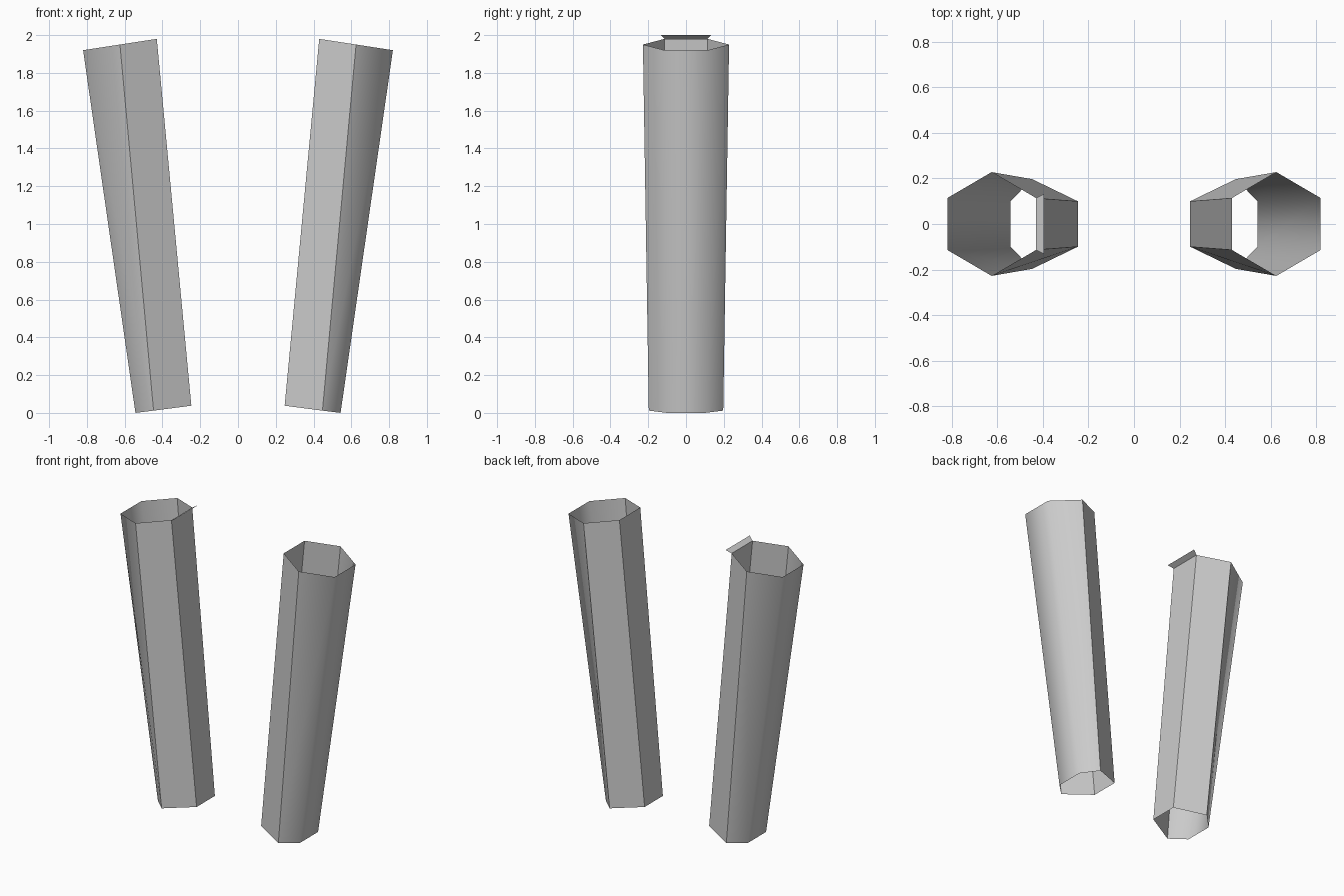
import bpy, bmesh

if "Cube" in bpy.data.objects:
    bpy.data.objects.remove(bpy.data.objects["Cube"])


def ring(bm, outer, mid, inner, sign):
    """Six-sided loop; each argument is (x, z, half width in y)."""
    pts = [(outer, -1), (outer, 1), (mid, 1), (inner, 1), (inner, -1), (mid, -1)]
    return [bm.verts.new((sign * p[0], s * p[2], p[1])) for p, s in pts]


def tube(name, sign, flap=False):
    bm = bmesh.new()
    low = ring(bm, (0.543, 0.0, 0.10), (0.447, 0.012, 0.197), (0.247, 0.038, 0.10), sign)
    top = ring(bm, (0.82, 1.92, 0.114), (0.625, 1.95, 0.228), (0.43, 1.98, 0.114), sign)
    for i in range(6):
        j = (i + 1) % 6
        f = bm.faces.new((low[i], low[j], top[j], top[i]))
        f.smooth = i in (0, 1, 5)
        if sign < 0:
            f.normal_flip()
    # hard edges everywhere except along the rounded outer side
    for i in range(2, 6):
        bm.edges.get((low[i], top[i])).smooth = False
    # small flared lip on the inner top edge
    if flap:
        a, b = [bm.verts.new((sign * 0.395, s * 0.132, 2.0)) for s in (1, -1)]
        bm.faces.new((top[4], top[3], a, b))
        bm.edges.get((top[3], top[4])).smooth = False
    bm.normal_update()
    me = bpy.data.meshes.new(name)
    bm.to_mesh(me)
    bm.free()
    bpy.context.collection.objects.link(bpy.data.objects.new(name, me))


tube("right_tube", 1)
tube("left_tube_with_lip", -1, flap=True)
